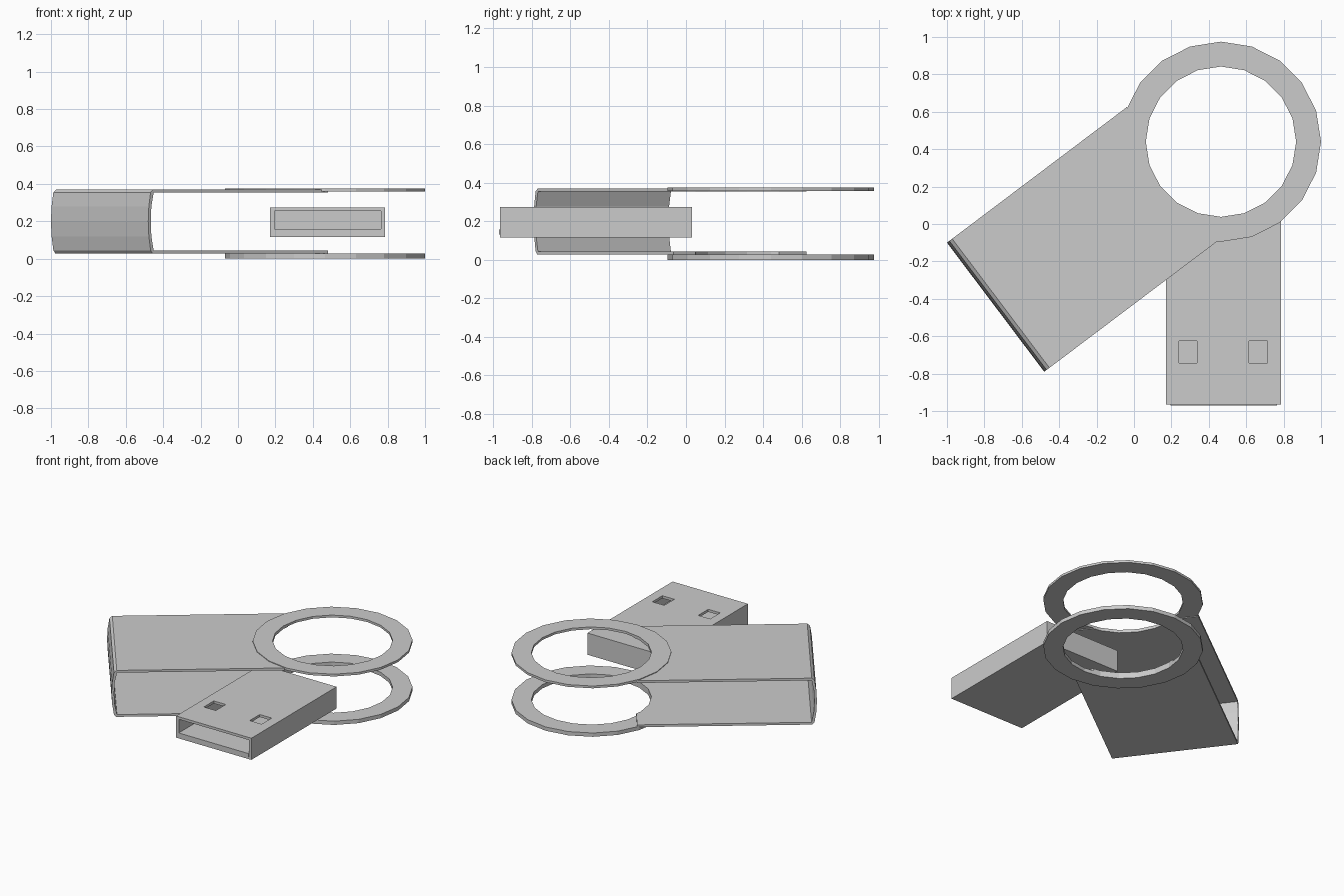
import bpy, bmesh, math
from mathutils import Matrix

if "Cube" in bpy.data.objects:
    bpy.data.objects.remove(bpy.data.objects["Cube"])

RING_X, RING_Y = 0.465, 0.44      # swivel centre
R_OUT, R_IN, SIDES = 0.535, 0.402, 20


def finish(name, bm):
    bmesh.ops.recalc_face_normals(bm, faces=bm.faces[:])
    me = bpy.data.meshes.new(name)
    bm.to_mesh(me)
    bm.free()
    ob = bpy.data.objects.new(name, me)
    bpy.context.collection.objects.link(ob)
    return ob


def box(name, x, y, z):
    bm = bmesh.new()
    bmesh.ops.create_cube(bm, size=1)
    for v in bm.verts:
        for i, (lo, hi) in enumerate((x, y, z)):
            v.co[i] = lo if v.co[i] < 0 else hi
    return finish(name, bm)


def circle(radius, z):
    return [(RING_X + radius * math.cos(2 * math.pi * i / SIDES),
             RING_Y + radius * math.sin(2 * math.pi * i / SIDES), z)
            for i in range(SIDES)]


def ring(name, z0, z1):
    bm = bmesh.new()
    loops = [[bm.verts.new(p) for p in circle(r, z)]
             for r, z in ((R_OUT, z0), (R_OUT, z1), (R_IN, z1), (R_IN, z0))]
    for k in range(4):
        a, b = loops[k], loops[(k + 1) % 4]
        for i in range(SIDES):
            j = (i + 1) % SIDES
            bm.faces.new((a[i], a[j], b[j], b[i]))
    return finish(name, bm)


def cut(ob, cutter):
    cutter.hide_render = True
    mod = ob.modifiers.new("cut", 'BOOLEAN')
    mod.operation = 'DIFFERENCE'
    mod.solver = 'EXACT'
    mod.object = cutter
    bpy.context.view_layer.objects.active = ob
    bpy.ops.object.modifier_apply(modifier=mod.name)
    bpy.data.objects.remove(cutter, do_unlink=True)


# Swivel rings, top and bottom
ring("lower_ring", 0.0, 0.028)
ring("upper_ring", 0.358, 0.375)

# Folded sheet cover: U profile (distance along, height) extruded across
outer = [(1.204, 0.37), (0.035, 0.37), (0.016, 0.355), (0.004, 0.28), (0.0, 0.2),
         (0.004, 0.12), (0.016, 0.045), (0.03, 0.027), (1.204, 0.027)]
inner = [(1.204, 0.044), (0.036, 0.044), (0.021, 0.12), (0.017, 0.2),
         (0.021, 0.28), (0.036, 0.353), (1.204, 0.353)]
bm = bmesh.new()
face = bm.faces.new([bm.verts.new((s, -0.432, z)) for s, z in outer + inner])
ext = bmesh.ops.extrude_face_region(bm, geom=[face])
bmesh.ops.translate(bm, vec=(0, 0.864, 0),
                    verts=[g for g in ext["geom"] if isinstance(g, bmesh.types.BMVert)])
bm.transform(Matrix.Translation((-0.74, -0.445, 0)) @ Matrix.Rotation(math.atan2(0.52, 0.69), 4, 'Z'))
cover = finish("swivel_cover", bm)

# Round opening through both cover plates
bm = bmesh.new()
lo, hi = ([bm.verts.new(p) for p in circle(R_IN, z)] for z in (-0.2, 0.6))
bm.faces.new(lo)
bm.faces.new(hi)
for i in range(SIDES):
    j = (i + 1) % SIDES
    bm.faces.new((lo[i], lo[j], hi[j], hi[i]))
cut(cover, finish("hole_cutter", bm))

# Plug body with a deep socket and two square windows on top
plug = box("plug_body", (0.17, 0.785), (-0.965, 0.03), (0.115, 0.275))
cut(plug, box("socket_cutter", (0.195, 0.765), (-1.1, -0.25), (0.154, 0.256)))
for x in (0.24, 0.615):
    cut(plug, box("window_cutter", (x, x + 0.098), (-0.742, -0.625), (0.2, 0.4)))

# Contact tongue on the socket floor
box("contact_tongue", (0.195, 0.765), (-0.97, -0.66), (0.13, 0.158))
